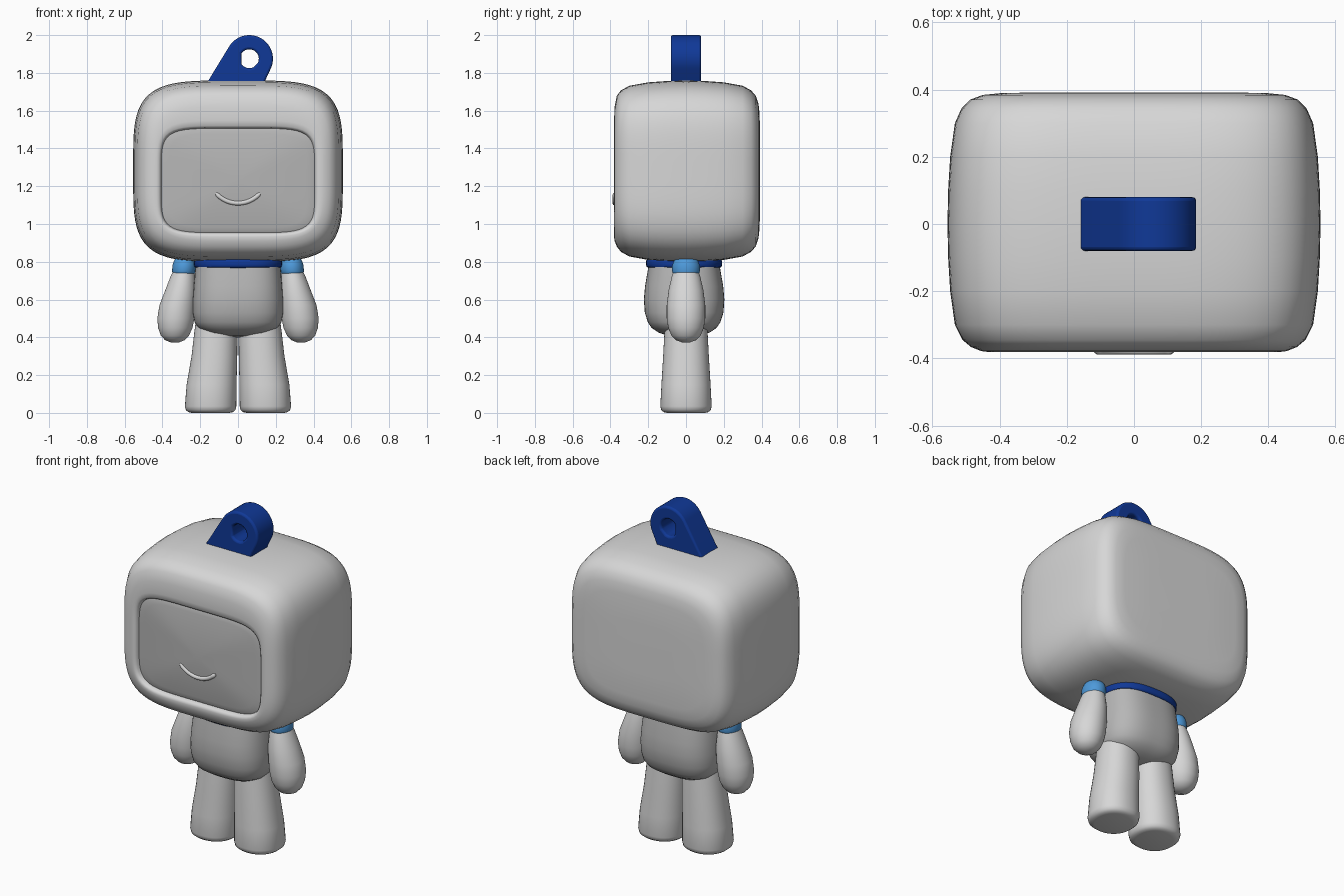
import bpy, bmesh, math

if "Cube" in bpy.data.objects:
    bpy.data.objects.remove(bpy.data.objects["Cube"])


def material(name, rgb):
    m = bpy.data.materials.new(name)
    m.diffuse_color = (*rgb, 1)
    m.use_nodes = True
    m.node_tree.nodes["Principled BSDF"].inputs["Base Color"].default_value = m.diffuse_color
    return m


LIGHT = material("light_grey", (0.68, 0.68, 0.68))
MID = material("mid_grey", (0.47, 0.47, 0.47))
NAVY = material("navy_blue", (0.005, 0.04, 0.31))
SKY = material("sky_blue", (0.075, 0.32, 0.70))


def finish(name, bm, mats, angle=40):
    bmesh.ops.recalc_face_normals(bm, faces=bm.faces)
    me = bpy.data.meshes.new(name)
    bm.to_mesh(me)
    bm.free()
    ob = bpy.data.objects.new(name, me)
    bpy.context.collection.objects.link(ob)
    for m in mats:
        me.materials.append(m)
    bpy.ops.object.select_all(action='DESELECT')
    ob.select_set(True)
    bpy.context.view_layer.objects.active = ob
    bpy.ops.object.shade_smooth_by_angle(angle=math.radians(angle))
    return ob


def loft(name, rings, mats, axis='z', seg=64, second_from=None):
    """Skin superellipse rings (t, centre u, centre v, radius u, radius v, power)."""
    bm = bmesh.new()
    loops = []
    for t, cu, cv, ru, rv, n in rings:
        loop = []
        for i in range(seg):
            a = 2 * math.pi * i / seg
            c, s = math.cos(a), math.sin(a)
            r = (abs(c) ** n + abs(s) ** n) ** (-1 / n)
            u, v = cu + ru * r * c, cv + rv * r * s
            loop.append(bm.verts.new((u, v, t) if axis == 'z' else (u, t, v)))
        loops.append(loop)
    for k in range(len(loops) - 1):
        a, b = loops[k], loops[k + 1]
        for i in range(seg):
            j = (i + 1) % seg
            f = bm.faces.new((a[i], a[j], b[j], b[i]))
            if second_from is not None and k >= second_from:
                f.material_index = 1
    bm.faces.new(loops[0])
    end = bm.faces.new(loops[-1])
    if second_from is not None:
        end.material_index = 1
    return finish(name, bm, mats)


# Head: lofted from back to front, then over the rim into a bulging screen
shell = [(0.392, 0.20, 0.15), (0.39, 0.39, 0.30), (0.384, 0.45, 0.355),
         (0.37, 0.488, 0.398), (0.345, 0.513, 0.427), (0.30, 0.533, 0.452),
         (0.20, 0.547, 0.470), (0.10, 0.553, 0.477), (0.0, 0.555, 0.480),
         (-0.10, 0.553, 0.477), (-0.20, 0.547, 0.470), (-0.30, 0.533, 0.452),
         (-0.345, 0.510, 0.427), (-0.366, 0.485, 0.400)]
head = [(y, 0, 1.28, x, z, 4.2) for y, x, z in shell]
head += [(-0.378, 0, 1.265, 0.455, 0.355, 4.4), (-0.381, 0, 1.24, 0.432, 0.308, 4.9),
         (-0.378, 0, 1.232, 0.418, 0.288, 5.3), (-0.370, 0, 1.23, 0.410, 0.280, 5.5),
         (-0.354, 0, 1.23, 0.406, 0.276, 5.5)]
screen_start = len(head) - 1
for k in (0.98, 0.9, 0.75, 0.55, 0.3, 0.08):
    head.append((-0.356 - 0.025 * (1 - k * k), 0, 1.23, 0.406 * k, 0.276 * k, 5.5))
loft("head", head, [LIGHT, MID], axis='y', seg=112, second_from=screen_start)

# Smile: thin curved tube on the screen
cu = bpy.data.curves.new("smile", 'CURVE')
cu.dimensions = '3D'
cu.bevel_depth = 0.012
cu.bevel_resolution = 3
cu.use_fill_caps = True
sp = cu.splines.new('POLY')
N = 20
sp.points.add(N)
for i, p in enumerate(sp.points):
    u = -1 + 2 * i / N
    a = math.radians(49) * u
    R = 0.155
    p.co = (R * math.sin(a), -0.377, 1.265 - R * math.cos(a), 1)
    p.radius = 0.5 if i in (0, N) else 1
cu.materials.append(LIGHT)
smile = bpy.data.objects.new("smile", cu)
bpy.context.collection.objects.link(smile)
bpy.ops.object.select_all(action='DESELECT')
smile.select_set(True)
bpy.context.view_layer.objects.active = smile
bpy.ops.object.convert(target='MESH')
bpy.ops.object.shade_smooth_by_angle(angle=math.radians(50))

# Hanging loop: leaning tab with a round hole
CX, CZ, R, HOLE, HALF = 0.06, 1.875, 0.125, 0.05, 0.08
outer = []
for i in range(29):
    a = math.radians(-25 + 173 * i / 28)
    outer.append((CX + R * math.cos(a), CZ + R * math.sin(a)))
outer += [(-0.178 + 0.306 * i / 8, 1.725) for i in range(9)]
inner = []
for x, z in outer:
    a = math.atan2(z - CZ, x - CX)
    inner.append((CX + HOLE * math.cos(a), CZ + HOLE * math.sin(a)))
bm = bmesh.new()
of, ob_, nf, nb = [[bm.verts.new((x, y, z)) for x, z in pts]
                   for pts, y in ((outer, -HALF), (outer, HALF), (inner, -HALF), (inner, HALF))]
for i in range(len(outer)):
    j = (i + 1) % len(outer)
    for a, b in ((of, nf), (nf, nb), (nb, ob_), (ob_, of)):
        bm.faces.new((a[i], a[j], b[j], b[i]))
tab = finish("hanging_loop", bm, [NAVY], 35)
bev = tab.modifiers.new("soft_edges", 'BEVEL')
bev.width = 0.012
bev.segments = 3
bev.limit_method = 'ANGLE'
bev.angle_limit = math.radians(40)

# Torso and collar
torso = [(0.80, 0.222, 0.185), (0.74, 0.228, 0.195), (0.67, 0.234, 0.207),
         (0.60, 0.239, 0.213), (0.53, 0.239, 0.208), (0.48, 0.230, 0.192),
         (0.45, 0.210, 0.172), (0.425, 0.165, 0.135), (0.408, 0.10, 0.085),
         (0.40, 0.03, 0.025)]
loft("torso", [(z, 0, -0.01, x, y, 2.8) for z, x, y in torso], [MID])
collar = [(0.768, 0.222, 0.19), (0.773, 0.230, 0.198), (0.782, 0.233, 0.201),
          (0.805, 0.233, 0.201), (0.82, 0.222, 0.19)]
loft("collar", [(z, 0, -0.01, x, y, 2.6) for z, x, y in collar], [NAVY])

# Limbs, one set per side
arm = [(0.77, 0.285, 0.050, 0.060), (0.72, 0.292, 0.066, 0.076), (0.65, 0.303, 0.082, 0.092),
       (0.57, 0.320, 0.096, 0.102), (0.50, 0.329, 0.098, 0.102), (0.45, 0.332, 0.091, 0.094),
       (0.41, 0.334, 0.075, 0.077), (0.385, 0.334, 0.052, 0.053), (0.372, 0.334, 0.018, 0.018)]
cap = [(0.728, 0.289, 0.050, 0.060), (0.735, 0.288, 0.058, 0.068), (0.75, 0.287, 0.062, 0.073),
       (0.78, 0.285, 0.062, 0.073), (0.80, 0.284, 0.057, 0.066), (0.825, 0.283, 0.044, 0.050)]
leg = [(0.0, 0.145, 0.100, 0.100), (0.004, 0.145, 0.118, 0.118), (0.015, 0.145, 0.131, 0.131),
       (0.035, 0.145, 0.136, 0.136), (0.15, 0.140, 0.132, 0.130), (0.30, 0.125, 0.121, 0.121),
       (0.43, 0.117, 0.114, 0.114), (0.52, 0.112, 0.107, 0.107)]
for side, word in ((-1, "left"), (1, "right")):
    for part, rings, mat, power in (("arm", arm, LIGHT, 2), ("shoulder_cap", cap, SKY, 2),
                                    ("leg", leg, LIGHT, 2.2)):
        loft(f"{part}_{word}", [(z, side * cx, 0, rx, ry, power) for z, cx, rx, ry in rings],
             [mat], seg=40)
